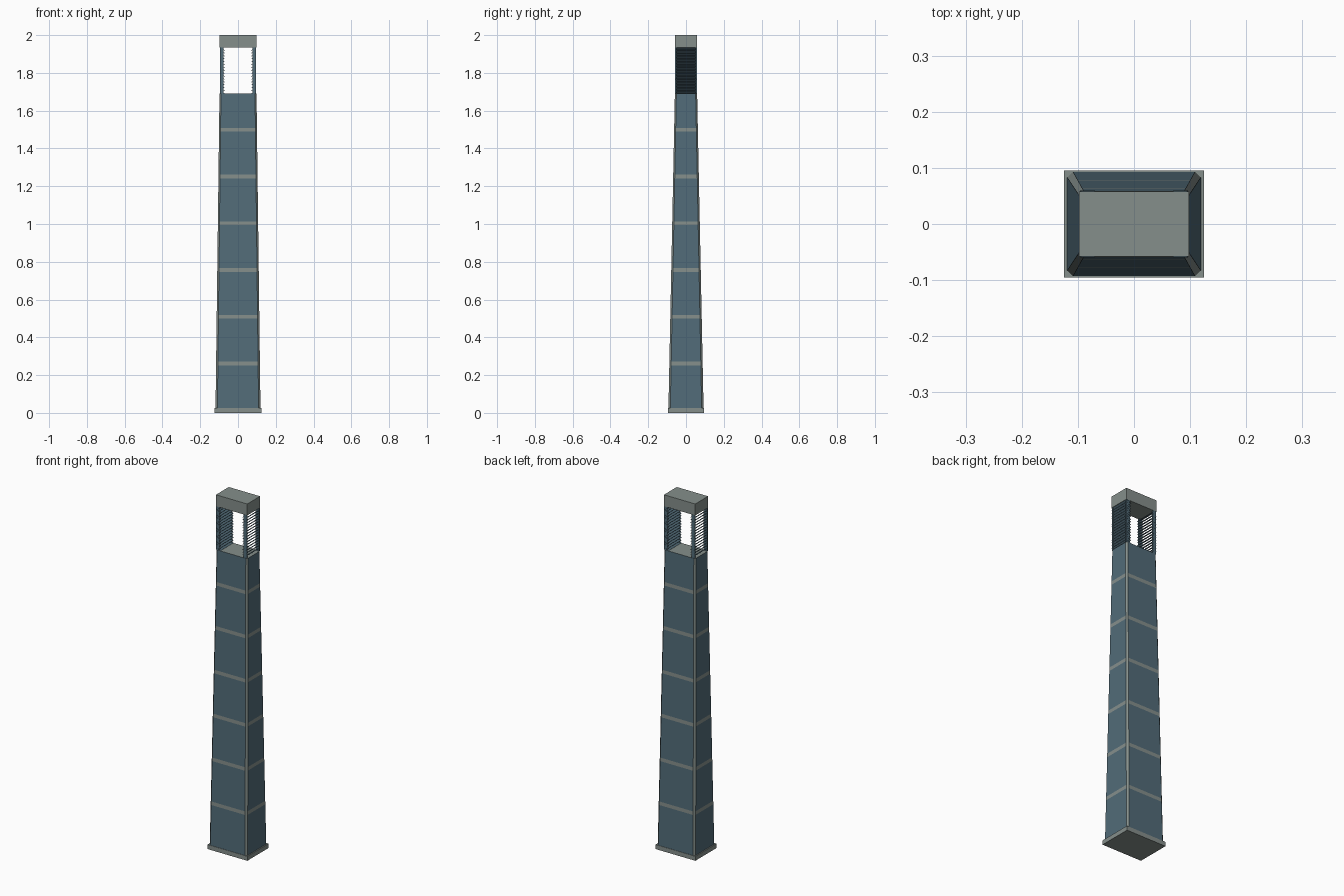
import bpy, bmesh, math

cube = bpy.data.objects.get("Cube")
if cube:
    bpy.data.objects.remove(cube, do_unlink=True)


def material(name, rgb):
    m = bpy.data.materials.new(name)
    m.use_nodes = True
    m.diffuse_color = (*rgb, 1)
    m.node_tree.nodes["Principled BSDF"].inputs["Base Color"].default_value = (*rgb, 1)
    return m


BLUE = material("slate blue", (0.085, 0.15, 0.19))
GREY = material("stone grey", (0.235, 0.275, 0.26))


def add_object(name, bm, *mats):
    bmesh.ops.recalc_face_normals(bm, faces=bm.faces)
    mesh = bpy.data.meshes.new(name)
    bm.to_mesh(mesh)
    bm.free()
    for m in mats:
        mesh.materials.append(m)
    obj = bpy.data.objects.new(name, mesh)
    bpy.context.collection.objects.link(obj)
    return obj


def box(name, size, centre, mat, tilt=0):
    bm = bmesh.new()
    bmesh.ops.create_cube(bm, size=1)
    bmesh.ops.scale(bm, vec=size, verts=bm.verts)
    obj = add_object(name, bm, mat)
    obj.location = centre
    obj.rotation_euler.y = tilt
    return obj


BODY_BASE, BODY_TOP = 0.025, 1.69
CAP_BASE = 1.935

# Plinth and cap
box("plinth", (0.25, 0.19, BODY_BASE), (0, 0, BODY_BASE / 2), GREY)
box("cap", (0.196, 0.115, 2 - CAP_BASE), (0, 0, (2 + CAP_BASE) / 2), GREY)

# Tapered shaft with chamfered corners and flush bands
heights = [BODY_BASE]
for i in range(6):
    z = 0.262 + i * 0.2475
    heights += [z - 0.01, z + 0.01]
heights.append(BODY_TOP)

bm = bmesh.new()
rings = []
for z in heights:
    t = (z - BODY_BASE) / (BODY_TOP - BODY_BASE)
    hx, hy, c = 0.119 - 0.021 * t, 0.093 - 0.034 * t, 0.01 - 0.002 * t
    quarter = [(hx, hy - c), (hx - c, hy)]
    outline = quarter + [(-x, y) for x, y in reversed(quarter)]
    outline += [(-x, -y) for x, y in outline]
    rings.append([bm.verts.new((x, y, z)) for x, y in outline])
for level, (low, high) in enumerate(zip(rings, rings[1:])):
    for k in range(8):
        n = (k + 1) % 8
        face = bm.faces.new((low[k], low[n], high[n], high[k]))
        # Corners and bands are grey, panels blue
        face.material_index = 1 if k % 2 == 0 or level % 2 else 0
for ring in (rings[0], rings[-1]):
    bm.faces.new(ring).material_index = 1
add_object("shaft", bm, BLUE, GREY)

# Louvred lantern sides: slats drop inward between slim end posts
SLATS = 16
pitch = (CAP_BASE - BODY_TOP) / SLATS
for side, label in ((1, "left"), (-1, "right")):
    for end, where in ((-1, "front"), (1, "back")):
        box(f"{where}_{label}_post", (0.02, 0.008, CAP_BASE - BODY_TOP),
            (side * 0.086, end * 0.054, (CAP_BASE + BODY_TOP) / 2), BLUE)
    for i in range(SLATS):
        box(f"{label}_slat_{i + 1}", (0.03, 0.119, 0.003),
            (side * 0.083, 0, BODY_TOP + (i + 0.5) * pitch), BLUE,
            -side * math.radians(35))
